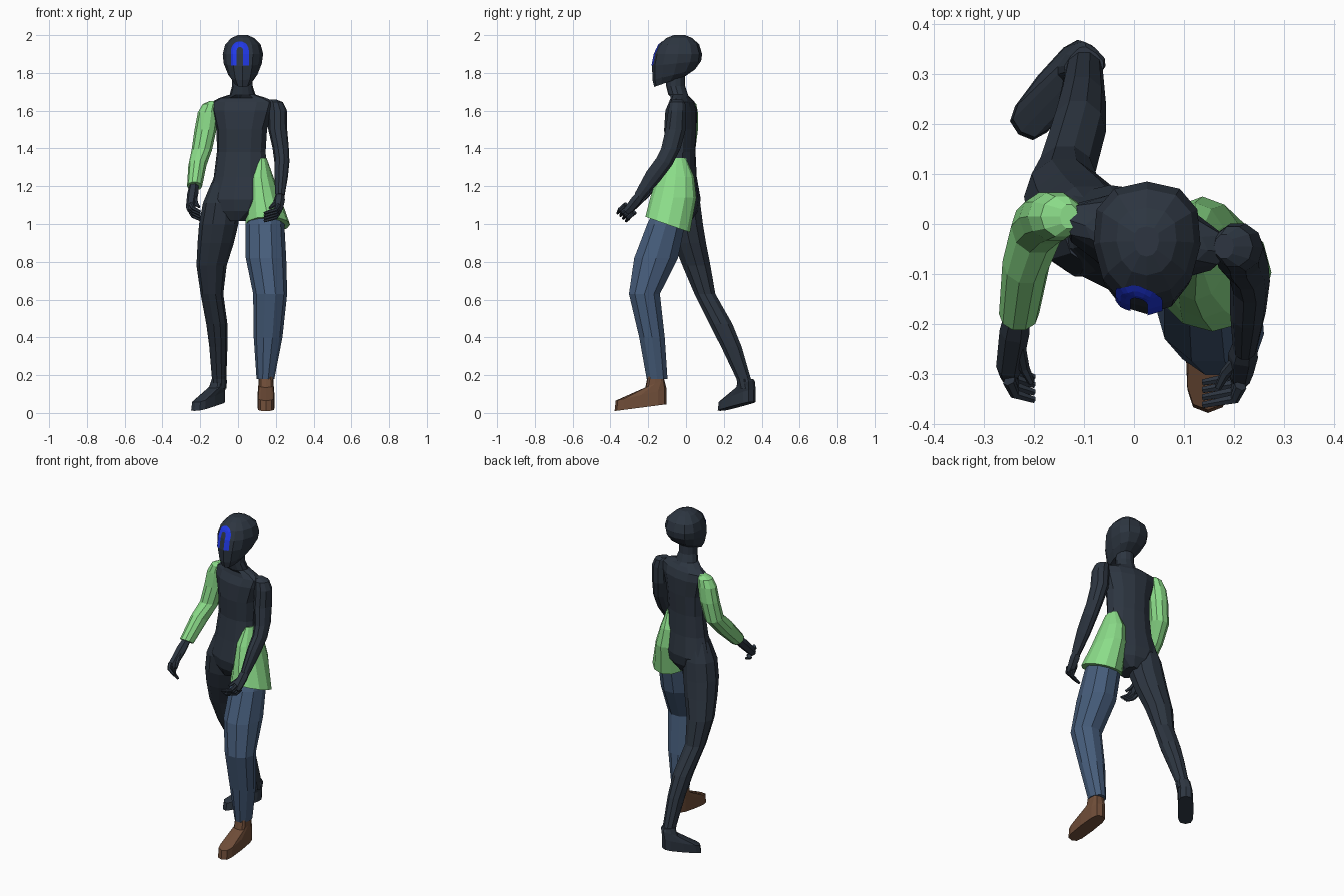
import bpy, bmesh, math
from mathutils import Vector
from mathutils.bvhtree import BVHTree


def material(name, rgb):
    m = bpy.data.materials.new(name)
    m.diffuse_color = (*rgb, 1)
    return m


DARK = material("dark slate", (0.026, 0.036, 0.052))
GREEN = material("light green", (0.26, 0.72, 0.25))
DENIM = material("denim blue", (0.062, 0.11, 0.2))
BROWN = material("boot brown", (0.16, 0.075, 0.04))
BLUE = material("bright blue", (0.015, 0.04, 0.8))


def finish(name, bm, mat):
    bmesh.ops.recalc_face_normals(bm, faces=bm.faces)
    me = bpy.data.meshes.new(name)
    bm.to_mesh(me)
    me.materials.append(mat)
    ob = bpy.data.objects.new(name, me)
    bpy.context.collection.objects.link(ob)
    return bm


def loft(name, mat, rings, n=10, power=1.0, taper=0.0):
    """Skin rings of (x, y, z, rx, ry, yaw, slope); power below 1 makes the rings boxier."""
    bm = bmesh.new()
    loops = []
    for ring in rings:
        x, y, z, rx, ry, yaw, slope = (tuple(ring) + (0, 0))[:7]
        loop = []
        for i in range(n):
            a = 2 * math.pi * i / n
            c, s = (math.copysign(abs(t) ** power, t) if abs(t) > 1e-6 else 0
                    for t in (math.cos(a), math.sin(a)))
            v = ry * s
            u = rx * c * (1 + taper * s)
            loop.append(bm.verts.new((x + u * math.cos(yaw) - v * math.sin(yaw),
                                      y + u * math.sin(yaw) + v * math.cos(yaw),
                                      z + slope * v)))
        loops.append(loop)
    for a, b in zip(loops, loops[1:]):
        for i in range(n):
            j = (i + 1) % n
            bm.faces.new((a[i], a[j], b[j], b[i]))
    bm.faces.new(loops[0])
    bm.faces.new(loops[-1])
    return finish(name, bm, mat)


# Torso and neck, twisted a little so the +x side leads
loft("torso", DARK, [
    (0.0, -0.04, 1.015, 0.04, 0.07, -0.3),
    (0.01, -0.04, 1.07, 0.14, 0.10, -0.3),
    (0.01, -0.04, 1.13, 0.183, 0.11, -0.3),
    (0.015, -0.037, 1.25, 0.148, 0.09, -0.25),
    (0.017, -0.03, 1.38, 0.132, 0.078, -0.22),
    (0.02, -0.03, 1.50, 0.136, 0.085, -0.2),
    (0.022, -0.025, 1.60, 0.165, 0.08, -0.2),
    (0.026, -0.022, 1.645, 0.172, 0.06, -0.2),
    (0.025, -0.028, 1.668, 0.125, 0.048, -0.2),
    (0.024, -0.042, 1.685, 0.068, 0.052),
    (0.023, -0.055, 1.73, 0.055, 0.05),
    (0.023, -0.055, 1.80, 0.055, 0.05)], n=12)

# Head
head = loft("head", DARK, [
    (0.025, -0.085, 1.755, 0.05, 0.083, 0, 0.35),
    (0.025, -0.065, 1.79, 0.077, 0.112, 0, 0.25),
    (0.025, -0.05, 1.85, 0.101, 0.13, 0, 0.1),
    (0.026, -0.041, 1.90, 0.107, 0.126),
    (0.026, -0.037, 1.95, 0.094, 0.107),
    (0.025, -0.035, 1.985, 0.06, 0.068),
    (0.025, -0.035, 2.0, 0.025, 0.03)], n=12, power=0.85, taper=0.12)

# Painted arch on the face, laid onto the head surface
tree = BVHTree.FromBMesh(head)
arch = bmesh.new()
path = [(-1, 0, 1.84 + 0.02 * i) for i in range(4)]
path += [(-math.cos(math.pi * i / 10), math.sin(math.pi * i / 10), 1.92) for i in range(11)]
path += [(1, 0, 1.90 - 0.02 * i) for i in range(4)]
rows = []
for dx, dz, z in path:
    row = []
    for r in (0.017, 0.027, 0.037, 0.047):
        px, pz = 0.010 + r * dx, z + r * dz
        hit = tree.ray_cast(Vector((px, -1, pz)), Vector((0, 1, 0)))[0]
        row.append(arch.verts.new((px, hit.y - 0.004, pz)))
    rows.append(row)
for a, b in zip(rows, rows[1:]):
    for i in range(3):
        arch.faces.new((a[i], a[i + 1], b[i + 1], b[i]))
finish("face_arch", arch, BLUE)

# Arms: green sleeve on -x, bare on +x
loft("sleeve_arm", GREEN, [
    (-0.13, 0.015, 1.652, 0.018, 0.025),
    (-0.145, 0.015, 1.635, 0.042, 0.042),
    (-0.158, 0.015, 1.59, 0.055, 0.05),
    (-0.172, 0.012, 1.50, 0.058, 0.054),
    (-0.192, -0.005, 1.39, 0.054, 0.055, 0, -0.2),
    (-0.215, -0.075, 1.31, 0.048, 0.045, 0, -0.6),
    (-0.23, -0.18, 1.20, 0.04, 0.034, 0, -0.7)])
loft("bare_arm", DARK, [
    (0.18, -0.045, 1.66, 0.02, 0.025),
    (0.198, -0.045, 1.645, 0.04, 0.042),
    (0.208, -0.047, 1.60, 0.051, 0.05),
    (0.21, -0.055, 1.50, 0.05, 0.056),
    (0.226, -0.08, 1.40, 0.043, 0.054),
    (0.232, -0.115, 1.33, 0.04, 0.045, 0, -0.4),
    (0.228, -0.175, 1.25, 0.036, 0.036, 0, -0.8),
    (0.222, -0.25, 1.145, 0.024, 0.022, 0, -0.8)])


def hand(name, inward, wrist, knuckle, reach):
    """Palm, thumb and four curled fingers as tapered tubes."""
    w, k = Vector(wrist), Vector(knuckle)
    tubes = [[(w, 0.024), (w.lerp(k, 0.4), 0.03), (k, 0.026), (k + Vector((0, -0.02, -0.02)), 0.018)]]
    tubes.append([(w.lerp(k, 0.3), 0.014), (k + Vector((inward * 0.03, 0.0, 0.015)), 0.011),
                  (k + Vector((inward * 0.045, -0.03, 0.0)), 0.007)])
    for i in range(4):
        b = k + Vector((0, -0.026 + 0.015 * i, 0.016 - 0.014 * i))
        tubes.append([(b, 0.013),
                      (b + Vector((inward * 0.012, -0.026, -0.022)), 0.011),
                      (b + Vector((inward * reach, -0.038, -0.042)), 0.007)])
    cu = bpy.data.curves.new(name, 'CURVE')
    cu.dimensions = '3D'
    cu.bevel_depth = 1.0
    cu.bevel_resolution = 1
    cu.use_fill_caps = True
    for tube in tubes:
        sp = cu.splines.new('POLY')
        sp.use_smooth = False
        sp.points.add(len(tube) - 1)
        for p, (co, r) in zip(sp.points, tube):
            p.co = (*co, 1)
            p.radius = r
    cu.materials.append(DARK)
    ob = bpy.data.objects.new(name, cu)
    bpy.context.collection.objects.link(ob)


hand("sleeve_hand", 1, (-0.232, -0.17, 1.21), (-0.25, -0.288, 1.09), 0.05)
hand("bare_hand", -1, (0.222, -0.24, 1.155), (0.213, -0.298, 1.083), 0.075)

# Half skirt hanging over the +x hip
loft("hip_flap", GREEN, [
    (0.125, -0.05, 1.35, 0.026, 0.05),
    (0.122, -0.055, 1.25, 0.065, 0.098),
    (0.137, -0.067, 1.14, 0.088, 0.122),
    (0.157, -0.097, 0.997, 0.118, 0.118, 0, -0.35)], n=12)

# Trouser leg stepping forward, and its boot
loft("trouser_leg", DENIM, [
    (0.14, -0.08, 1.08, 0.08, 0.09),
    (0.143, -0.105, 1.0, 0.102, 0.105),
    (0.148, -0.158, 0.82, 0.107, 0.122),
    (0.17, -0.22, 0.63, 0.09, 0.086),
    (0.159, -0.18, 0.40, 0.076, 0.071),
    (0.145, -0.153, 0.18, 0.047, 0.058)])
loft("boot", BROWN, [
    (0.148, -0.24, 0.028, 0.045, 0.138, 0, 0.13),
    (0.148, -0.237, 0.095, 0.045, 0.135, 0, 0.22),
    (0.148, -0.165, 0.155, 0.04, 0.05, 0, 0.4),
    (0.148, -0.16, 0.21, 0.037, 0.04)], n=12, power=0.6)

# Bare leg trailing behind, and its foot turned outward
loft("bare_leg", DARK, [
    (-0.07, -0.02, 1.22, 0.07, 0.065),
    (-0.088, -0.015, 1.11, 0.098, 0.095),
    (-0.102, -0.003, 1.00, 0.104, 0.097),
    (-0.118, 0.02, 0.90, 0.096, 0.09),
    (-0.14, 0.055, 0.78, 0.08, 0.078),
    (-0.138, 0.10, 0.63, 0.06, 0.058),
    (-0.112, 0.185, 0.47, 0.056, 0.064),
    (-0.104, 0.24, 0.35, 0.048, 0.057),
    (-0.10, 0.305, 0.18, 0.038, 0.04),
    (-0.10, 0.315, 0.13, 0.038, 0.038)])
loft("bare_foot", DARK, [
    (-0.158, 0.268, 0.035, 0.045, 0.115, -0.69, 0.21),
    (-0.155, 0.271, 0.09, 0.043, 0.112, -0.69, 0.3),
    (-0.105, 0.315, 0.15, 0.04, 0.046, -0.69, 0.4),
    (-0.10, 0.315, 0.18, 0.034, 0.036, -0.69)], n=12, power=0.6)
